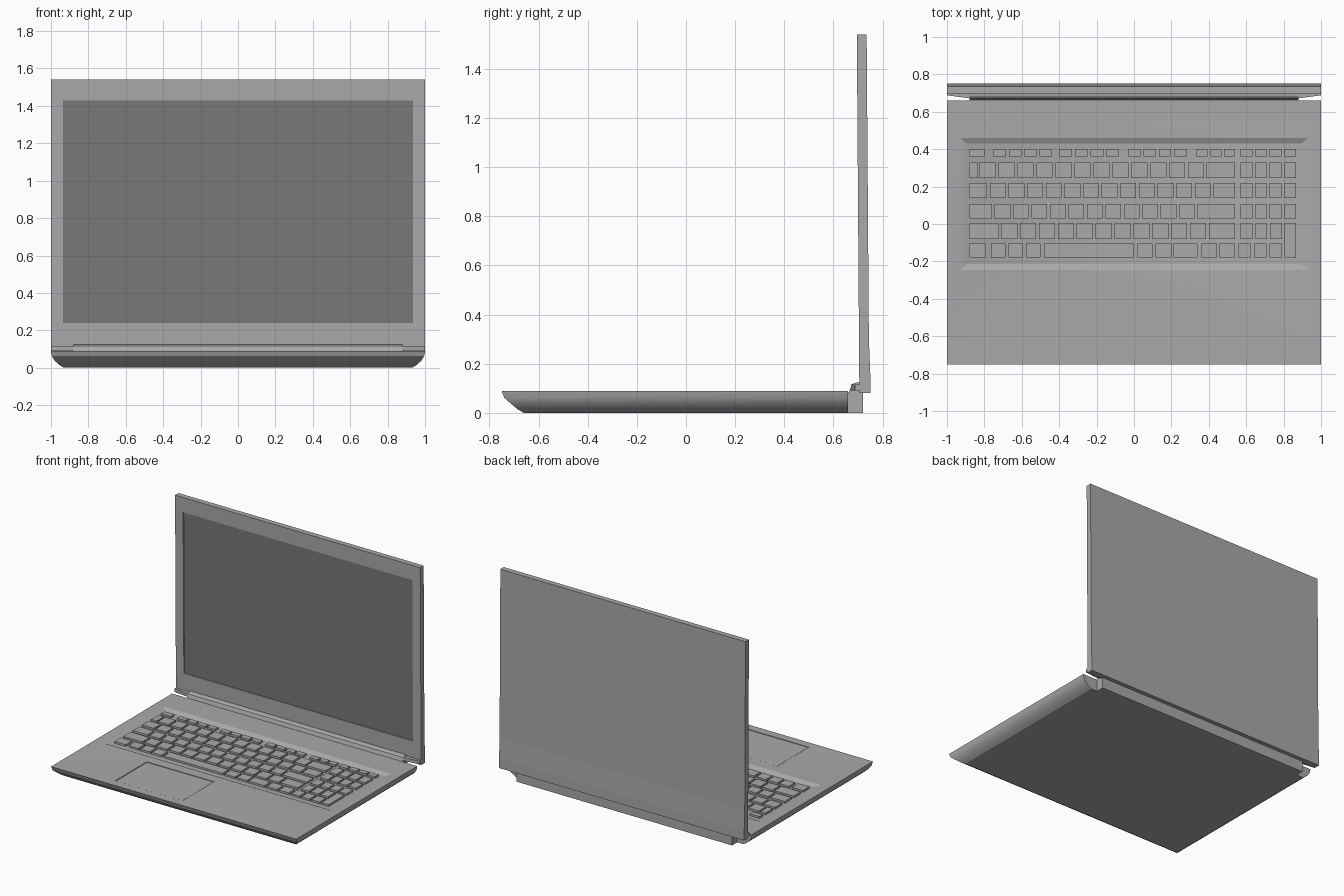
import bpy
import bmesh

cube = bpy.data.objects.get("Cube")
if cube:
    bpy.data.objects.remove(cube, do_unlink=True)


def material(name, grey):
    mat = bpy.data.materials.new(name)
    mat.use_nodes = True
    colour = (grey, grey, grey, 1)
    mat.diffuse_color = colour
    mat.node_tree.nodes["Principled BSDF"].inputs["Base Color"].default_value = colour
    return mat


body_grey = material("body grey", 0.4)
screen_grey = material("screen dark grey", 0.19)


def rect(x0, x1, y0, y1, z):
    return [(x0, y0, z), (x1, y0, z), (x1, y1, z), (x0, y1, z)]


def loft(bm, rings):
    """Bridge rings of equal length and cap both ends."""
    loops = [[bm.verts.new(p) for p in ring] for ring in rings]
    n = len(loops[0])
    for a, b in zip(loops, loops[1:]):
        for i in range(n):
            j = (i + 1) % n
            bm.faces.new((a[i], a[j], b[j], b[i]))
    bm.faces.new(loops[0][::-1])
    bm.faces.new(loops[-1])


def build(name, solids, mat=body_grey):
    bm = bmesh.new()
    for rings in solids:
        loft(bm, rings)
    bmesh.ops.recalc_face_normals(bm, faces=bm.faces)
    mesh = bpy.data.meshes.new(name)
    bm.to_mesh(mesh)
    bm.free()
    mesh.materials.append(mat)
    obj = bpy.data.objects.new(name, mesh)
    bpy.context.collection.objects.link(obj)
    return obj


def across(half_width, profile):
    """Extrude a (y, z) side profile across x."""
    return [[(x, y, z) for y, z in profile] for x in (-half_width, half_width)]


def activate(obj):
    bpy.ops.object.select_all(action='DESELECT')
    obj.select_set(True)
    bpy.context.view_layer.objects.active = obj


def carve(obj, rings):
    cutter = build("cutter", [rings])
    cutter.hide_render = True
    mod = obj.modifiers.new("carve", 'BOOLEAN')
    mod.operation = 'DIFFERENCE'
    mod.solver = 'EXACT'
    mod.object = cutter
    activate(obj)
    bpy.ops.object.modifier_apply(modifier=mod.name)
    bpy.data.objects.remove(cutter, do_unlink=True)


# Base with rounded-under front and sides
DECK, BACK = 0.09, 0.66
sections = [(0.93, -0.66, 0), (0.955, -0.685, 0.015), (0.98, -0.712, 0.037),
            (0.995, -0.74, 0.062), (1, -0.75, DECK)]
base = build("base", [[rect(-w, w, front, BACK, z) for w, front, z in sections]])

# Keyboard well with sloped walls, and the touchpad pocket
FLOOR = 0.076
carve(base, [rect(-0.895, 0.895, -0.215, 0.43, FLOOR),
             rect(-0.93, 0.93, -0.245, 0.46, DECK),
             rect(-0.93, 0.93, -0.245, 0.46, DECK + 0.02)])
carve(base, [rect(-0.52, 0.03, -0.69, -0.32, z) for z in (DECK - 0.006, DECK + 0.02)])
activate(base)
bpy.ops.object.shade_smooth_by_angle(angle=0.4)

# Touchpad, with a thin groove round it
build("touchpad", [[rect(-0.516, 0.026, -0.686, -0.324, z)
                    for z in (DECK - 0.007, DECK - 0.002)]])

# Keys: each row has a y range and runs of (start, end, number of keys)
KEY_ROWS = [
    (0.36, 0.40, [(-0.88, -0.8, 1), (-0.75, -0.44, 4), (-0.4, -0.08, 4),
                  (-0.03, 0.28, 4), (0.335, 0.54, 3), (0.57, 0.865, 4)]),
    (0.245, 0.33, [(-0.88, -0.835, 1), (-0.825, 0.375, 12), (0.385, 0.54, 1),
                   (0.57, 0.865, 4)]),
    (0.14, 0.22, [(-0.88, -0.785, 1), (-0.77, 0.41, 12), (0.425, 0.54, 1),
                  (0.57, 0.865, 4)]),
    (0.03, 0.107, [(-0.88, -0.76, 1), (-0.745, 0.325, 11), (0.34, 0.54, 1),
                   (0.57, 0.865, 4)]),
    (-0.08, 0.005, [(-0.88, -0.725, 1), (-0.71, 0.385, 11), (0.4, 0.54, 1),
                    (0.57, 0.79, 3)]),
    (-0.18, -0.105, [(-0.88, -0.79, 1), (-0.765, -0.5, 3), (-0.48, 0, 1),
                     (0.015, 0.2, 2), (0.21, 0.34, 1), (0.36, 0.54, 2),
                     (0.56, 0.79, 3)]),
    (-0.18, 0.005, [(0.805, 0.865, 1)]),
]
GAP = 0.015
keys = []
for y0, y1, runs in KEY_ROWS:
    for start, end, count in runs:
        pitch = (end - start + GAP) / count
        for i in range(count):
            x = start + i * pitch
            keys.append([rect(x, x + pitch - GAP, y0, y1, z)
                         for z in (FLOOR - 0.002, DECK)])
build("keys", keys)

# Lid leaning slightly forward, with a recessed screen
lid = build("lid", [across(1, [(0.705, 0.08), (0.705, 0.125), (0.695, 1.54),
                               (0.735, 1.54), (0.744, 0.3), (0.75, 0.15),
                               (0.75, 0.08)])])
carve(lid, across(0.935, [(0.6, 0.24), (0.714, 0.24), (0.706, 1.43), (0.6, 1.43)]))
build("screen", [across(0.935, [(0.711, 0.24), (0.716, 0.24),
                                (0.708, 1.43), (0.703, 1.43)])], screen_grey)

# Hinge bar behind the base and the lip in front of the lid
build("hinge_bar", [across(0.88, [(BACK, 0), (0.72, 0), (0.72, 0.085), (BACK, 0.085)])])
build("hinge_lip", [across(0.88, [(0.662, 0.08), (0.674, 0.115), (0.685, 0.122),
                                  (0.71, 0.125), (0.71, 0.08)])])

# Tapered hinge ends on both sides
for side, sign in (("left", 1), ("right", -1)):
    outline = [(0.88, 0.672), (1, 0.688), (1, 0.71), (0.88, 0.71)]
    build("hinge_end_" + side,
          [[[(sign * x, y, z) for x, y in outline] for z in (0.092, 0.116)]])
